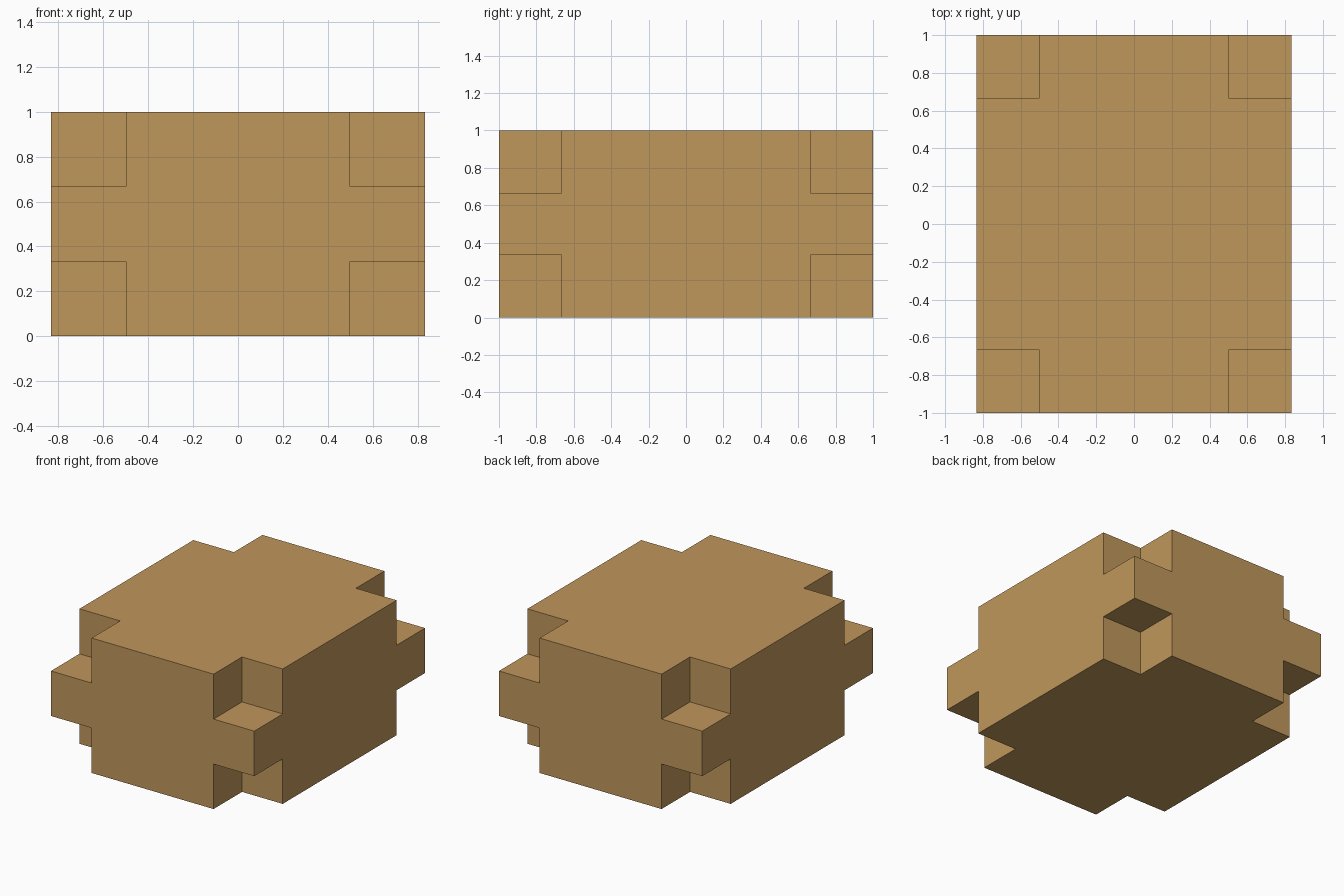
import bpy
import bmesh
from itertools import product
from mathutils import Vector

cube = bpy.data.objects.get("Cube")
if cube:
    bpy.data.objects.remove(cube, do_unlink=True)

# Overall size and the size of the cubic notch at every corner
SIZE = Vector((5 / 3, 2, 1))
NOTCH = 1 / 3

# Plain wood colour
wood = bpy.data.materials.new("light_wood")
wood.use_nodes = True
wood.diffuse_color = (0.53, 0.31, 0.107, 1)
wood.node_tree.nodes["Principled BSDF"].inputs["Base Color"].default_value = wood.diffuse_color

# Cut planes along each axis give three cells per axis
cuts = [(-s / 2, NOTCH - s / 2, s / 2 - NOTCH, s / 2) for s in SIZE]


def filled(cell):
    """Every cell is solid except the corner ones."""
    return all(0 <= i <= 2 for i in cell) and 1 in cell


# Notched block: keep only the faces between solid and empty cells
bm = bmesh.new()
verts = {}


def corner(index):
    if index not in verts:
        x, y, z = (cuts[a][index[a]] for a in range(3))
        verts[index] = bm.verts.new((x, y, z + SIZE.z / 2))
    return verts[index]


for cell in product(range(3), repeat=3):
    if not filled(cell):
        continue
    for axis, side in product(range(3), (0, 1)):
        neighbour = list(cell)
        neighbour[axis] += 2 * side - 1
        if filled(neighbour):
            continue
        u, v = (axis + 1) % 3, (axis + 2) % 3
        loop = []
        for du, dv in ((0, 0), (1, 0), (1, 1), (0, 1)):
            index = list(cell)
            index[axis] += side
            index[u] += du
            index[v] += dv
            loop.append(corner(tuple(index)))
        bm.faces.new(loop if side else loop[::-1])

# Merge the flat cells into whole faces
bmesh.ops.dissolve_limit(bm, angle_limit=0.01, verts=bm.verts[:], edges=bm.edges[:])
bmesh.ops.recalc_face_normals(bm, faces=bm.faces[:])

mesh = bpy.data.meshes.new("notched_block")
bm.to_mesh(mesh)
bm.free()
mesh.materials.append(wood)
block = bpy.data.objects.new("notched_block", mesh)
bpy.context.collection.objects.link(block)
